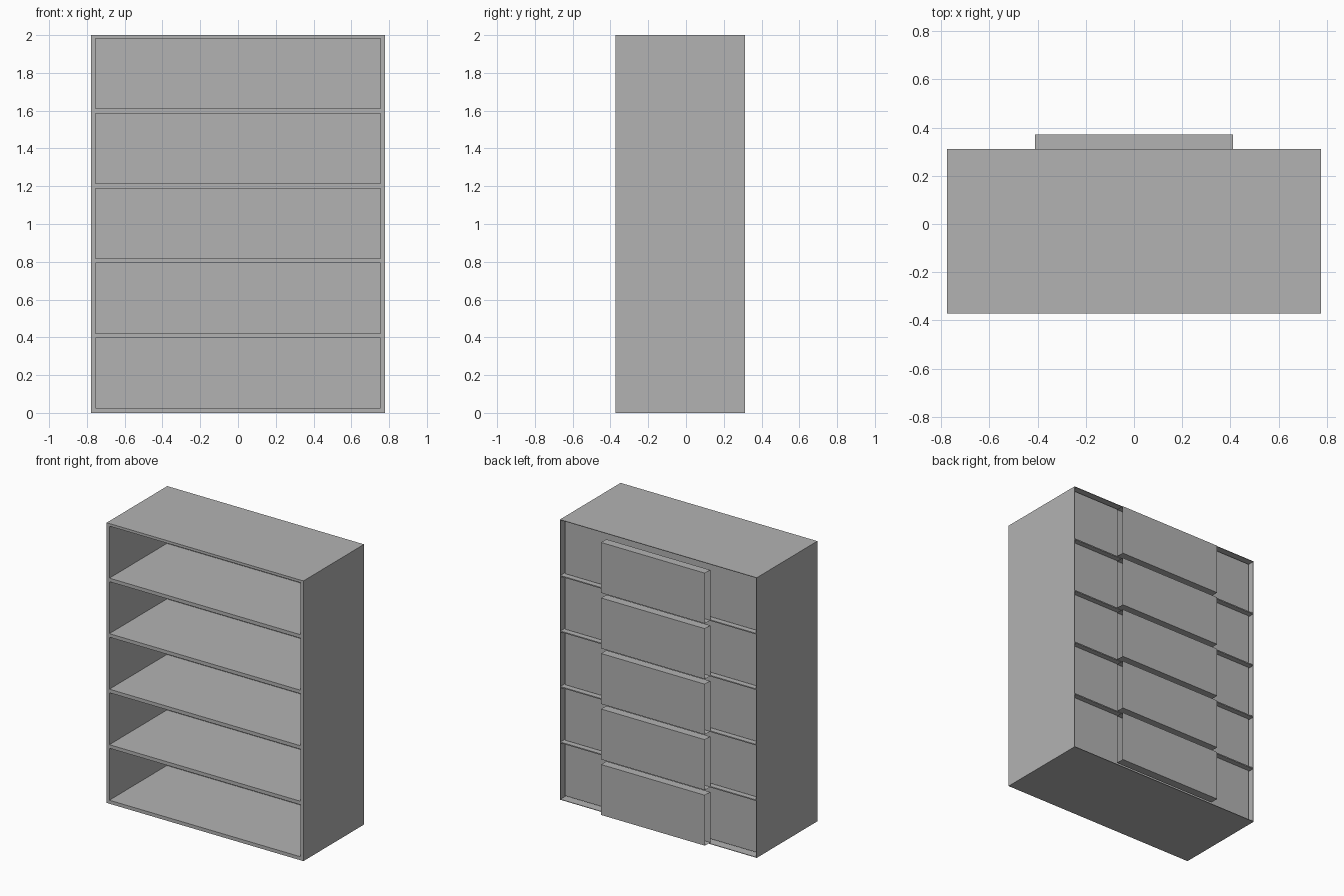
import bpy
import bmesh

cube = bpy.data.objects.get("Cube")
if cube:
    bpy.data.objects.remove(cube, do_unlink=True)

# Single painted-metal material
COLOUR = (0.45, 0.45, 0.45, 1.0)
grey = bpy.data.materials.new("light_grey_metal")
grey.use_nodes = True
grey.diffuse_color = COLOUR
for node in grey.node_tree.nodes:
    if node.type == "BSDF_PRINCIPLED":
        node.inputs["Base Color"].default_value = COLOUR

# Main sizes
HALF_W, FRONT, BACK, HEIGHT = 0.777, -0.372, 0.312, 2.0
OPEN_W, OPEN_H = 0.755, 0.371
FIRST, PITCH, COUNT = 0.025, 0.3963, 5
BIN_BACK, SHEET = 0.28, 0.004


def box(name, low, high, open_axes=(), thickness=0.0):
    """Box between two corners. open_axes lists directions whose faces are removed."""
    bm = bmesh.new()
    bmesh.ops.create_cube(bm, size=1)
    for v in bm.verts:
        v.co = [low[i] if v.co[i] < 0 else high[i] for i in range(3)]
    bm.normal_update()
    unwanted = [f for f in bm.faces
                if any(f.normal[axis] * sign > 0.5 for axis, sign in open_axes)]
    if unwanted:
        bmesh.ops.delete(bm, geom=unwanted, context="FACES")
    mesh = bpy.data.meshes.new(name)
    bm.to_mesh(mesh)
    bm.free()
    mesh.materials.append(grey)
    obj = bpy.data.objects.new(name, mesh)
    bpy.context.collection.objects.link(obj)
    if thickness:
        mod = obj.modifiers.new("sheet_thickness", "SOLIDIFY")
        mod.thickness = thickness
        mod.offset = -1
        mod.use_even_offset = True
    return obj


# Outer shell, open at front and back
box("outer_shell", (-HALF_W, FRONT, 0), (HALF_W, BACK, HEIGHT),
    open_axes=((1, -1), (1, 1)), thickness=SHEET)

# Front frame: two stiles and six rails
LIP = FRONT + 0.006
for side, name in ((-1, "right_stile"), (1, "left_stile")):
    a, b = sorted((side * OPEN_W, side * HALF_W))
    box(name, (a, FRONT, 0), (b, LIP, HEIGHT))
for i in range(COUNT + 1):
    low = 0 if i == 0 else FIRST + (i - 1) * PITCH + OPEN_H
    high = HEIGHT if i == COUNT else FIRST + i * PITCH
    box(f"front_rail_{i + 1}", (-OPEN_W, FRONT, low), (OPEN_W, LIP, high))

for i in range(COUNT):
    z = FIRST + i * PITCH

    # Compartment liner, open at the front
    g = SHEET
    box(f"compartment_{i + 1}", (-OPEN_W - g, LIP, z - g),
        (OPEN_W + g, BIN_BACK, z + OPEN_H + g), open_axes=((1, -1),), thickness=g)

    # Divider shelf behind the rail
    if i:
        mid = z - 0.0125
        box(f"divider_{i}", (-HALF_W + SHEET, LIP, mid - 0.004),
            (HALF_W - SHEET, BACK, mid + 0.004))

    # Rear channel with open ends
    base = 0.012 + i * PITCH
    box(f"rear_channel_{i + 1}", (-0.41, BACK, base), (0.41, 0.372, base + 0.36),
        open_axes=((0, -1), (0, 1)))
